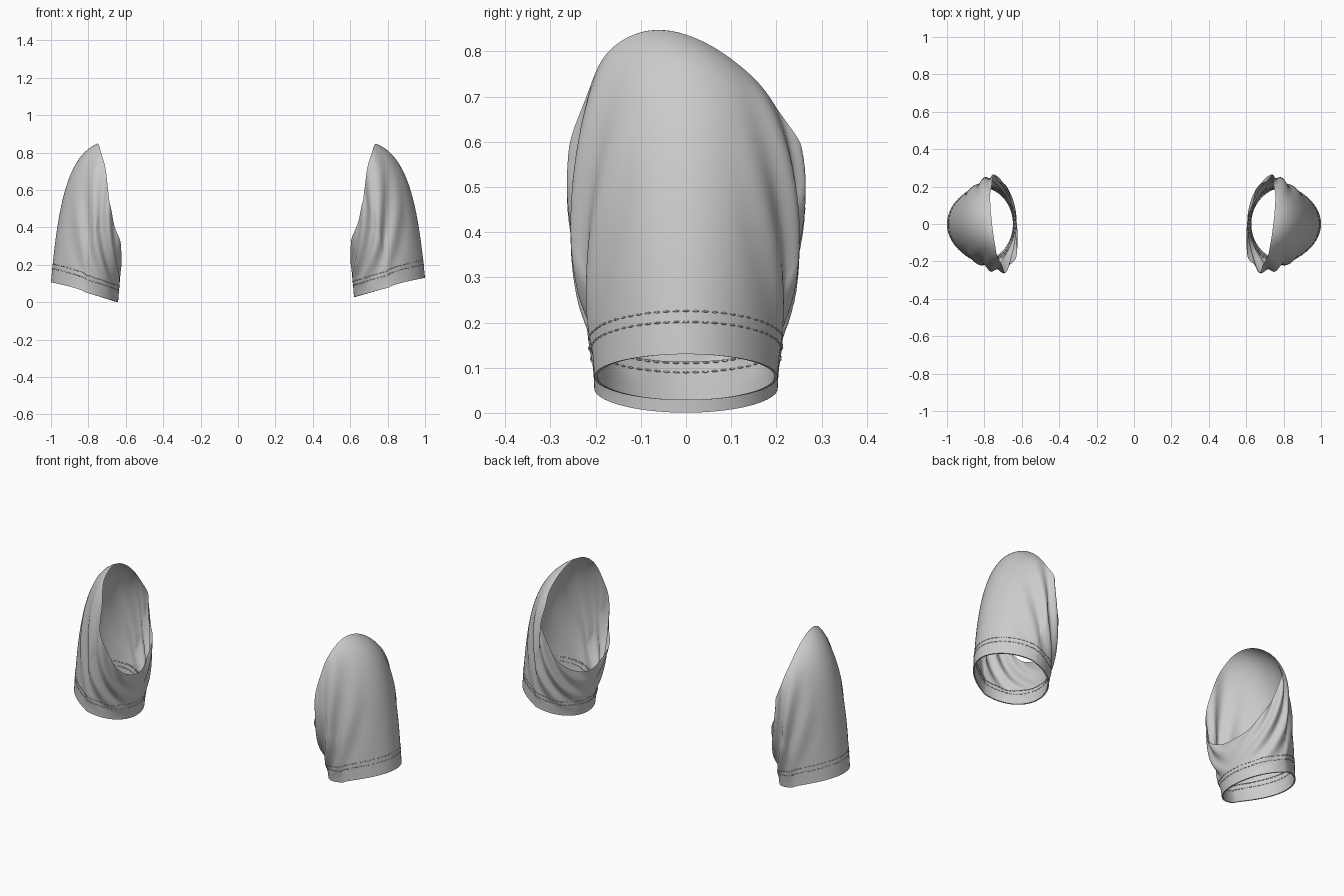
import bpy, bmesh, math
from mathutils import Vector, Matrix

if "Cube" in bpy.data.objects:
    bpy.data.objects.remove(bpy.data.objects["Cube"])

TAU = 2 * math.pi
N, M = 112, 44

# Bezier stations from hem to armhole: (outer, side, inner) values of x, z and the y radius
STATIONS = [
    ((1.00, 0.81, 0.62), (0.130, 0.08, 0.028), 0.203),
    ((0.97, 0.80, 0.615), (0.42, 0.22, 0.11), 0.207),
    ((0.93, 0.76, 0.60), (0.78, 0.42, 0.20), 0.270),
    ((0.745, 0.70, 0.605), (0.837, 0.55, 0.27), 0.250),
]


def blend(v, c):
    """Quadratic through outer (c=1), side (c=0) and inner (c=-1) values."""
    a, b, d = v
    return b + (a - d) / 2 * c + ((a + d) / 2 - b) * c * c


def surf(th, t, inset=0.0):
    """Point on the right sleeve: th runs around, t from hem to armhole."""
    c, s = math.cos(th), math.sin(th)
    pinch = c ** 1.4 if c > 0 else c      # outer side is slightly pointed
    w = ((1 - t) ** 3, 3 * t * (1 - t) ** 2, 3 * t * t * (1 - t), t ** 3)
    p = Vector()
    for k, (xs, zs, ry) in zip(w, STATIONS):
        p += k * Vector((blend(xs, pinch), ry * s, blend(zs, c)))
    p.x += 0.03 * s * t * t
    p.z -= 0.08 * s * max(0.0, c) * t * t  # front of the shoulder is fuller
    # diagonal drape folds sweeping from the underarm to the shoulder
    a = abs((th + math.pi) % TAU - math.pi)
    side = max(0.0, math.sin(max(0.0, a - 0.5) / (math.pi - 0.5) * math.pi))
    rise = min(1.0, max(0.0, (t - 0.12) / 0.35))
    phase = 7.0 * (a + 2.3 * t) + (0.9 if s > 0 else 0)
    fold = 0.012 * side * rise * math.sin(phase)
    return p + Vector((c, s, 0)) * (fold - inset)


def t_at(th, dist):
    """Parameter at a given distance above the hem."""
    dist *= 1 - 0.07 * (1 - math.cos(th))
    lo, hi, p0 = 0.0, 0.6, surf(th, 0)
    for _ in range(14):
        mid = (lo + hi) / 2
        if (surf(th, mid) - p0).length < dist:
            lo = mid
        else:
            hi = mid
    return lo


def right(p):
    return p


def left(p):
    # the left sleeve hangs slightly lower and further out
    return Vector((-(p.x + 0.022 * (1.0 - p.x) / 0.4), p.y, 0.837 - (0.837 - p.z) * 1.034))


def finish(name, bm):
    bmesh.ops.recalc_face_normals(bm, faces=bm.faces)
    me = bpy.data.meshes.new(name)
    bm.to_mesh(me)
    bm.free()
    for f in me.polygons:
        f.use_smooth = True
    me.set_sharp_from_angle(angle=math.radians(50))
    ob = bpy.data.objects.new(name, me)
    bpy.context.collection.objects.link(ob)
    return ob


def make_sleeve(name, place):
    bm = bmesh.new()
    rings = []
    # turned-up hem inside, then the outer cloth
    for i in range(5):
        d = 0.1 * (1 - i / 4)
        rings.append([(j, t_at(TAU * j / N, d), 0.007) for j in range(N)])
    for i in range(M + 1):
        rings.append([(j, i / M, 0.0) for j in range(N)])
    grid = [[bm.verts.new(place(surf(TAU * j / N, t, o))) for j, t, o in r] for r in rings]
    for a, b in zip(grid, grid[1:]):
        for j in range(N):
            k = (j + 1) % N
            bm.faces.new((a[j], a[k], b[k], b[j]))
    return finish(name, bm)


def make_stitches(name, place, count=60):
    bm = bmesh.new()
    for dist in (0.072, 0.096):
        for inset in (-0.0005, 0.0075):
            for j in range(count):
                th = TAU * j / count
                p = place(surf(th, t_at(th, dist), inset))
                q = place(surf(th + 0.04, t_at(th + 0.04, dist), inset))
                rot = (q - p).to_track_quat('X', 'Z').to_matrix().to_4x4()
                mat = Matrix.Translation(p) @ rot @ Matrix.Diagonal((0.0085, 0.0024, 0.0024, 1))
                bmesh.ops.create_icosphere(bm, subdivisions=1, radius=1, matrix=mat)
    return finish(name, bm)


for label, place in (("right", right), ("left", left)):
    make_sleeve(label + "_sleeve", place)
    make_stitches(label + "_hem_stitches", place)
